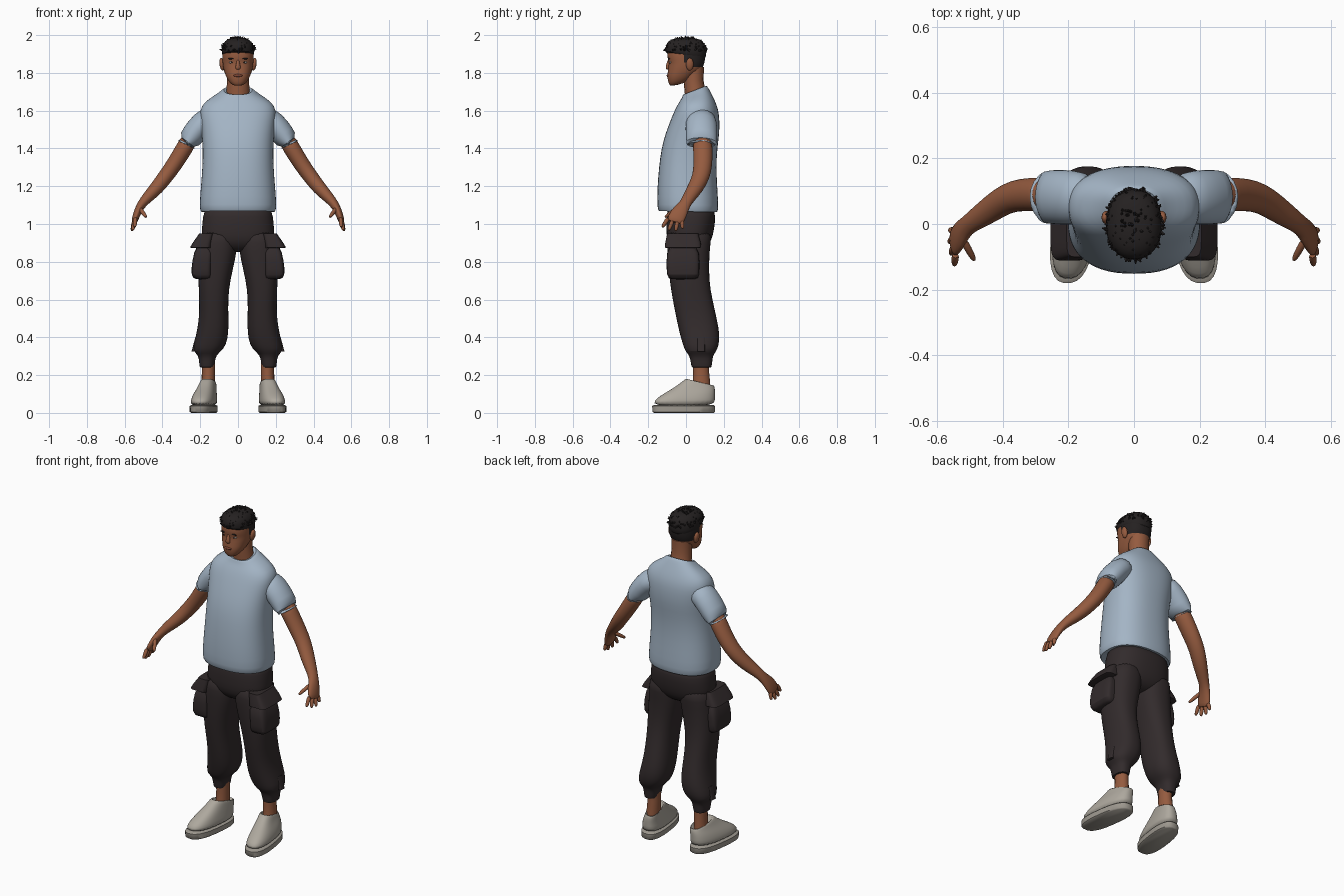
import bpy, bmesh, math, random
from mathutils import Vector, Matrix

random.seed(4)


def material(name, rgb):
    m = bpy.data.materials.new(name)
    m.diffuse_color = (*rgb, 1)
    return m


SKIN = material("brown skin", (0.30, 0.105, 0.05))
SHIRT = material("pale blue cloth", (0.37, 0.46, 0.56))
TROUSER = material("charcoal cloth", (0.032, 0.024, 0.025))
HAIR = material("black hair", (0.018, 0.015, 0.015))
SHOE = material("warm grey canvas", (0.42, 0.39, 0.34))
SOLE = material("grey rubber", (0.34, 0.315, 0.275))
LIP = material("dark lip", (0.21, 0.06, 0.035))
EYE = material("eye white", (0.5, 0.46, 0.42))


def finish(bm, name, mat, mirror=False, subdiv=0, angle=50):
    """Turn a bmesh into a smooth shaded object."""
    bmesh.ops.recalc_face_normals(bm, faces=bm.faces)
    me = bpy.data.meshes.new(name)
    bm.to_mesh(me)
    bm.free()
    me.materials.append(mat)
    ob = bpy.data.objects.new(name, me)
    bpy.context.collection.objects.link(ob)
    bpy.ops.object.select_all(action='DESELECT')
    ob.select_set(True)
    bpy.context.view_layer.objects.active = ob
    bpy.ops.object.shade_smooth_by_angle(angle=math.radians(angle))
    if mirror:
        ob.modifiers.new("mirror", 'MIRROR').use_mirror_merge = False
    if subdiv:
        s = ob.modifiers.new("subdivide", 'SUBSURF')
        s.levels = s.render_levels = subdiv
    return ob


def skin_rings(bm, rings):
    """Bridge closed loops of points and cap both ends."""
    loops = [[bm.verts.new(p) for p in r] for r in rings]
    n = len(loops[0])
    for a, b in zip(loops, loops[1:]):
        for i in range(n):
            j = (i + 1) % n
            bm.faces.new((a[i], a[j], b[j], b[i]))
    bm.faces.new(loops[0])
    bm.faces.new(loops[-1])


def loft(name, rows, mat, p=2.4, n=28, shear=0, **kw):
    """Rows: z at front, z at back, x min, x max, y front, y back."""
    rings = []
    for zf, zb, x0, x1, y0, y1 in rows:
        ring = []
        for i in range(n):
            a = math.tau * (i + 0.5) / n
            c, s = math.cos(a), math.sin(a)
            u = math.copysign(abs(c) ** (2 / p), c)
            v = math.copysign(abs(s) ** (2 / p), s)
            y = (y0 + y1) / 2 + v * (y1 - y0) / 2
            x = (x0 + x1) / 2 + u * (x1 - x0) / 2 - shear * y
            ring.append((x, y, zf + (zb - zf) * (v + 1) / 2))
        rings.append(ring)
    bm = bmesh.new()
    skin_rings(bm, rings)
    return finish(bm, name, mat, **kw)


def centred(rows):
    return [(zf, zb, -w, w, y0, y1) for zf, zb, y0, y1, w in rows]


def add_tube(bm, rows, n=16):
    """Rows: x, y, z, thickness radius, fore-aft radius."""
    pts = [Vector(r[:3]) for r in rows]
    rings = []
    for k, r in enumerate(rows):
        t = (pts[min(k + 1, len(pts) - 1)] - pts[max(k - 1, 0)]).normalized()
        v = Vector((0, 1, 0))
        v = (v - t * v.dot(t)).normalized()
        u = t.cross(v)
        rings.append([pts[k] + u * r[3] * math.cos(math.tau * i / n)
                      + v * r[4] * math.sin(math.tau * i / n) for i in range(n)])
    skin_rings(bm, rings)


def tube(name, rows, mat, **kw):
    bm = bmesh.new()
    add_tube(bm, rows)
    return finish(bm, name, mat, **kw)


def ellipsoid(name, centre, radii, mat, mirror=True, turn=0):
    bm = bmesh.new()
    m = Matrix.Translation(centre) @ Matrix.Rotation(turn, 4, 'Y') @ Matrix.Diagonal((*radii, 1))
    bmesh.ops.create_uvsphere(bm, u_segments=16, v_segments=10, radius=1, matrix=m)
    return finish(bm, name, mat, mirror=mirror)


# Shirt body and sleeves
loft("shirt_body", centred([
    (1.08, 1.07, -.13, .155, .182), (1.06, 1.055, -.145, .166, .197),
    (1.09, 1.085, -.154, .173, .206), (1.2, 1.2, -.152, .166, .197),
    (1.3, 1.3, -.144, .161, .189), (1.4, 1.4, -.131, .166, .187),
    (1.48, 1.48, -.109, .178, .192), (1.55, 1.55, -.082, .178, .2),
    (1.6, 1.605, -.061, .172, .203), (1.637, 1.65, -.042, .155, .182),
    (1.662, 1.69, -.025, .135, .13), (1.678, 1.722, -.018, .118, .09),
    (1.69, 1.738, -.014, .106, .074), (1.675, 1.715, -.006, .094, .062)]),
    SHIRT, subdiv=1)
tube("sleeve", [
    (.12, .08, 1.575, .066, .072), (.19, .08, 1.535, .068, .086),
    (.24, .083, 1.47, .063, .085), (.271, .081, 1.428, .06, .081),
    (.278, .08, 1.415, .059, .079), (.27, .081, 1.43, .048, .065)],
    SHIRT, mirror=True, subdiv=1)

# Arms, palms and fingers
tube("arm", [
    (.25, .085, 1.46, .046, .051), (.285, .09, 1.4, .046, .053),
    (.34, .09, 1.31, .043, .051), (.385, .08, 1.25, .041, .047),
    (.43, .05, 1.19, .038, .043), (.48, .015, 1.14, .03, .035),
    (.51, -.005, 1.105, .024, .029), (.53, -.03, 1.07, .021, .043),
    (.545, -.055, 1.025, .018, .047), (.55, -.06, 1.005, .013, .041)],
    SKIN, mirror=True, subdiv=1)
bm = bmesh.new()
for base, tip in [((.543, -.092, 1.035), (.547, -.126, .982)),
                  ((.548, -.07, 1.02), (.557, -.092, .966)),
                  ((.55, -.045, 1.015), (.562, -.055, .962)),
                  ((.548, -.022, 1.02), (.56, -.018, .974)),
                  ((.522, -.045, 1.085), (.485, -.112, 1.035))]:
    a, b = Vector(base), Vector(tip)
    add_tube(bm, [(*a.lerp(b, f), r, r) for f, r in
                  ((0, .013), (.5, .012), (.85, .010), (1, .005))], 8)
finish(bm, "fingers", SKIN, mirror=True, subdiv=1)

# Trousers: seat, legs with gathered cuffs, cargo pockets with flaps
loft("trouser_seat", centred([
    (1.1, 1.1, -.1, .15, .18), (1.04, 1.04, -.104, .157, .185),
    (.97, .97, -.106, .15, .194), (.91, .91, -.1, .135, .192),
    (.875, .875, -.075, .11, .15), (.85, .85, -.04, .07, .1)]),
    TROUSER, subdiv=1)
loft("trouser_leg", [(z, z, *r) for z, *r in [
    (.98, .01, .188, -.098, .14), (.9, .002, .202, -.102, .13),
    (.82, .012, .207, -.098, .123), (.7, .042, .211, -.087, .122),
    (.6, .053, .205, -.071, .14), (.5, .05, .206, -.051, .163),
    (.42, .05, .22, -.034, .179), (.36, .062, .235, -.016, .175),
    (.325, .09, .236, -.004, .16), (.305, .116, .21, .018, .143),
    (.27, .122, .206, .025, .139), (.235, .127, .203, .03, .135),
    (.245, .137, .193, .04, .125)]], TROUSER, mirror=True, subdiv=1)
loft("cargo_pocket", [(z, z, *r) for z, *r in [
    (.705, .14, .225, -.085, .06), (.722, .14, .25, -.102, .07),
    (.8, .14, .244, -.104, .072), (.9, .13, .222, -.1, .068)]],
    TROUSER, p=5, mirror=True, subdiv=1)
loft("pocket_flap", [(z, z, *r) for z, *r in [
    (.872, .14, .24, -.105, .07), (.876, .14, .254, -.112, .08),
    (.9, .14, .24, -.11, .078), (.95, .13, .205, -.1, .065)]],
    TROUSER, p=5, mirror=True)
loft("cuff_tab", [(z, z, *r) for z, *r in [
    (.325, .2, .246, .06, .1), (.4, .19, .226, .06, .1)]], TROUSER, p=6, mirror=True)

# Ankles and shoes
tube("ankle", [(.158, .08, .3, .036, .045), (.156, .08, .22, .035, .042),
               (.158, .082, .16, .036, .046), (.16, .08, .1, .038, .05)],
     SKIN, mirror=True)
loft("shoe_sole", [(z, z, *r) for z, *r in [
    (0, .12, .24, -.17, .148), (.006, .112, .248, -.178, .154),
    (.036, .112, .248, -.18, .155), (.042, .12, .24, -.17, .148)]],
    SOLE, p=2.6, shear=.13, mirror=True)
loft("shoe_upper", [
    (.035, .035, .112, .246, -.176, .152), (.065, .07, .114, .244, -.17, .154),
    (.092, .1, .118, .236, -.135, .154), (.118, .12, .121, .225, -.09, .154),
    (.148, .135, .124, .214, -.042, .152), (.18, .145, .126, .207, -.004, .148),
    (.183, .147, .13, .202, .008, .143), (.15, .125, .134, .196, .025, .132)],
    SHOE, p=2.5, shear=.13, mirror=True, subdiv=1)

# Neck and head, with close-cropped hair on the back and sides
tube("neck", [(0, .055, 1.66, .068, .06), (0, .046, 1.71, .061, .054),
              (0, .04, 1.76, .058, .053), (0, .04, 1.83, .06, .055)], SKIN)
head = loft("head", centred([
    (1.728, 1.745, -.08, -.01, .026), (1.738, 1.76, -.09, .015, .044),
    (1.765, 1.78, -.098, .04, .06), (1.79, 1.8, -.099, .06, .069),
    (1.81, 1.81, -.096, .078, .074), (1.83, 1.83, -.094, .09, .079),
    (1.855, 1.855, -.09, .099, .082), (1.877, 1.877, -.099, .102, .083),
    (1.91, 1.91, -.098, .103, .083), (1.945, 1.945, -.09, .095, .077),
    (1.972, 1.972, -.06, .07, .055), (1.982, 1.982, -.02, .03, .02)]),
    SKIN, p=2.3, subdiv=1)
head.data.materials.append(HAIR)
for f in head.data.polygons:
    c = f.center
    line = 1.825 if c.y > .035 else 1.86 if c.y > .0 else 1.91
    f.material_index = int(c.z > line)

# Facial features
tube("nose", [(0, -.086, 1.872, .007, .008), (0, -.094, 1.85, .009, .009),
              (0, -.099, 1.829, .015, .011), (0, -.094, 1.818, .013, .009)],
     SKIN, subdiv=1)
ellipsoid("ear", (.085, .02, 1.845), (.013, .02, .034), SKIN, turn=.15)
ellipsoid("eye", (.034, -.081, 1.856), (.014, .007, .006), EYE)
ellipsoid("iris", (.034, -.086, 1.856), (.005, .003, .005), HAIR)
ellipsoid("eyebrow", (.035, -.09, 1.876), (.019, .005, .004), HAIR, turn=.08)
ellipsoid("lips", (0, -.094, 1.786), (.024, .009, .008), LIP, mirror=False)

# Textured crop of hair made of a cap and many short tufts
loft("hair_cap", centred([
    (1.905, 1.87, -.098, .1, .08), (1.912, 1.88, -.109, .107, .086),
    (1.942, 1.93, -.109, .108, .086), (1.965, 1.96, -.098, .098, .076),
    (1.981, 1.978, -.07, .075, .054), (1.988, 1.986, -.03, .035, .025)]),
    HAIR, p=2.2, subdiv=1)
bm = bmesh.new()
for i in range(150):
    h = random.uniform(.03, 1)
    a = i * 2.39996
    r = math.sqrt(1 - h * h)
    d = Vector((r * math.cos(a), r * math.sin(a), h))
    pos = Vector((d.x * .082, d.y * .104, 1.915 + d.z * .066))
    lean = d + Vector((random.uniform(-.6, .6), random.uniform(-.7, .3), random.uniform(-.3, .5)))
    m = Matrix.Translation(pos) @ lean.to_track_quat('Z', 'Y').to_matrix().to_4x4()
    bmesh.ops.create_cone(bm, cap_ends=True, segments=5, radius1=.014, radius2=.002,
                          depth=random.uniform(.026, .036), matrix=m)
for v in bm.verts:
    v.co.z = min(v.co.z, 2.0)
finish(bm, "hair_tufts", HAIR, angle=30)
